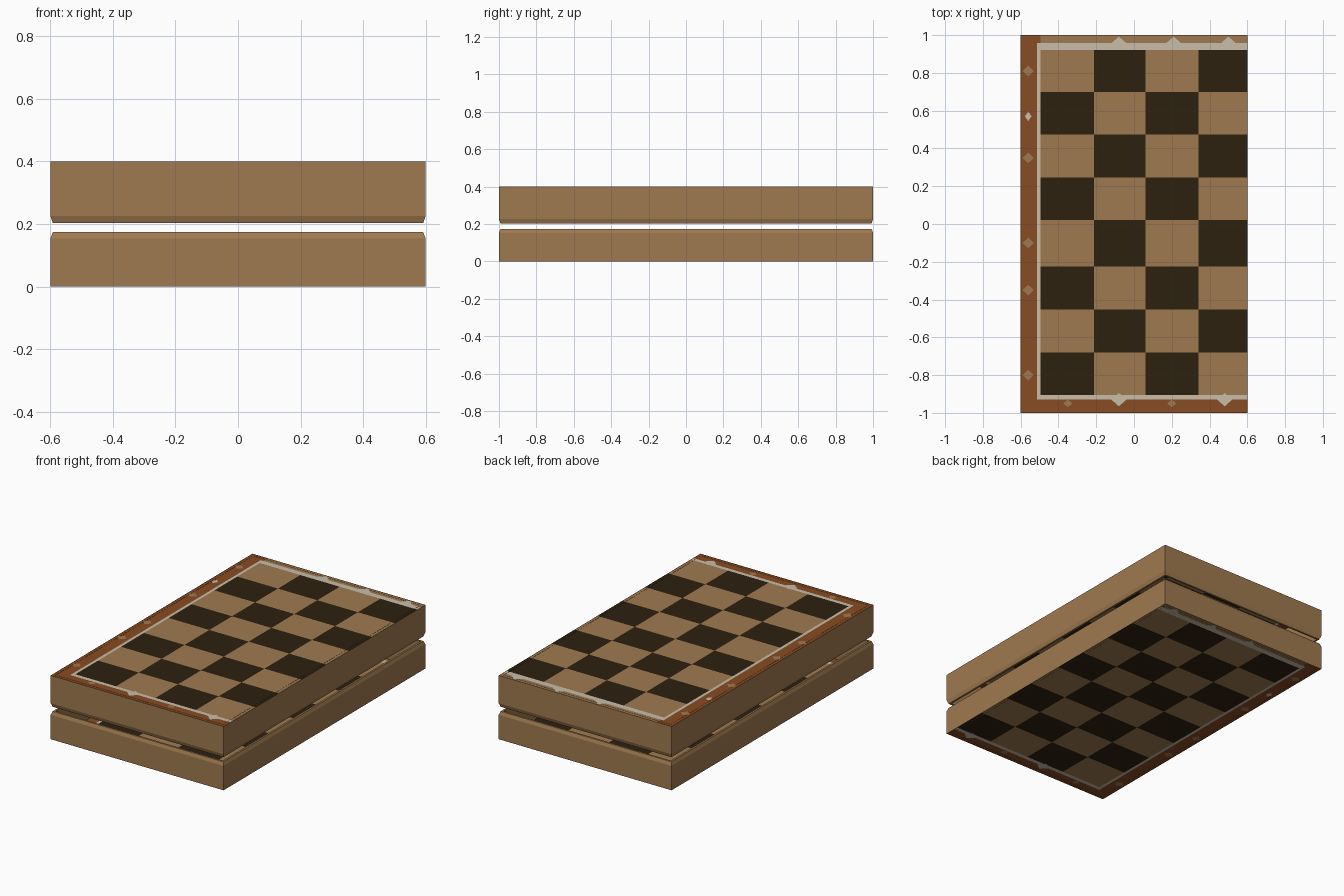
import bpy

if "Cube" in bpy.data.objects:
    bpy.data.objects.remove(bpy.data.objects["Cube"])

# Flat colours
def mat(name, rgb):
    m = bpy.data.materials.new(name)
    m.diffuse_color = (*rgb, 1)
    m.use_nodes = True
    m.node_tree.nodes["Principled BSDF"].inputs["Base Color"].default_value = m.diffuse_color
    return m

TAN, DARK, BROWN, CREAM = range(4)
MATS = [mat("tan_wood", (0.352, 0.195, 0.080)),
        mat("dark_square", (0.026, 0.015, 0.005)),
        mat("brown_border", (0.246, 0.072, 0.016)),
        mat("cream_inlay", (0.578, 0.515, 0.402))]


def make(name, verts, faces, colours, flip):
    """Mesh object; faces are wound for an upward normal unless flipped."""
    me = bpy.data.meshes.new(name)
    me.from_pydata(verts, [], [f[::-1] if flip else f for f in faces])
    for m in MATS:
        me.materials.append(m)
    for p, c in zip(me.polygons, colours):
        p.material_index = c
    ob = bpy.data.objects.new(name, me)
    bpy.context.collection.objects.link(ob)
    return ob


def wall(name, z_board, z_chamfer, z_rim):
    """Four thin walls with a chamfered lip, open at the rim."""
    profile = [(0, z_board), (0, z_chamfer), (0.008, z_rim),
               (0.02, z_rim), (0.02, z_board)]
    verts, faces = [], []
    for inset, z in profile:
        x, y = 0.6 - inset, 1 - inset
        verts += [(-x, -y, z), (x, -y, z), (x, y, z), (-x, y, z)]
    for k in range(len(profile) - 1):
        for i in range(4):
            j = (i + 1) % 4
            faces.append((4 * k + i, 4 * k + j, 4 * k + 4 + j, 4 * k + 4 + i))
    make(name, verts, faces, [TAN] * len(faces), z_board > z_rim)


XS = [-0.6, -0.513, -0.495, -0.213, 0.06, 0.342, 0.6]
YS = [-1, -0.93, -0.905, -0.68, -0.453, -0.226, 0.02,
      0.245, 0.473, 0.70, 0.922, 0.957, 1]


def square_colour(i, j, parity):
    """Border, inlay line or chequer by grid cell."""
    if i == 0 or j == 0:
        return BROWN
    if j == 11:
        return BROWN if i == 1 else TAN
    if i == 1 or j in (1, 10):
        return CREAM
    return DARK if (i + j + parity) % 2 == 0 else TAN


def board(name, z, parity, flip):
    nx = len(XS)
    verts = [(x, y, z) for y in YS for x in XS]
    faces, cols = [], []
    for j in range(len(YS) - 1):
        for i in range(nx - 1):
            a = j * nx + i
            faces.append((a, a + 1, a + nx + 1, a + nx))
            cols.append(square_colour(i, j, parity))
    make(name, verts, faces, cols, flip)


def border_marks(name, z, flip):
    """Small worn marks painted on the border."""
    verts, faces, cols = [], [], []

    def diamond(x, y, rx, ry, c):
        n = len(verts)
        verts.extend([(x - rx, y, z), (x, y - ry, z), (x + rx, y, z), (x, y + ry, z)])
        faces.append((n, n + 1, n + 2, n + 3))
        cols.append(c)

    for x in (-0.08, 0.21, 0.50):
        diamond(x, 0.957, 0.04, 0.035, CREAM)
    for x in (-0.08, 0.48):
        diamond(x, -0.93, 0.04, 0.035, CREAM)
    for x in (-0.35, 0.20):
        diamond(x, -0.95, 0.025, 0.02, TAN)
    for y in (0.81, 0.35, -0.10, -0.35, -0.80):
        diamond(-0.56, y, 0.03, 0.028, TAN)
    diamond(-0.56, 0.57, 0.018, 0.025, CREAM)
    make(name, verts, faces, cols, flip)


# Lower half: open upward, playing face underneath
wall("lower_box_walls", 0.0, 0.153, 0.174)
board("lower_board", 0.001, 1, True)
border_marks("lower_border_marks", 0.0, True)

# Upper half: open downward, playing face on top
wall("upper_box_walls", 0.4, 0.226, 0.2025)
board("upper_board", 0.399, 0, False)
border_marks("upper_border_marks", 0.4, False)
